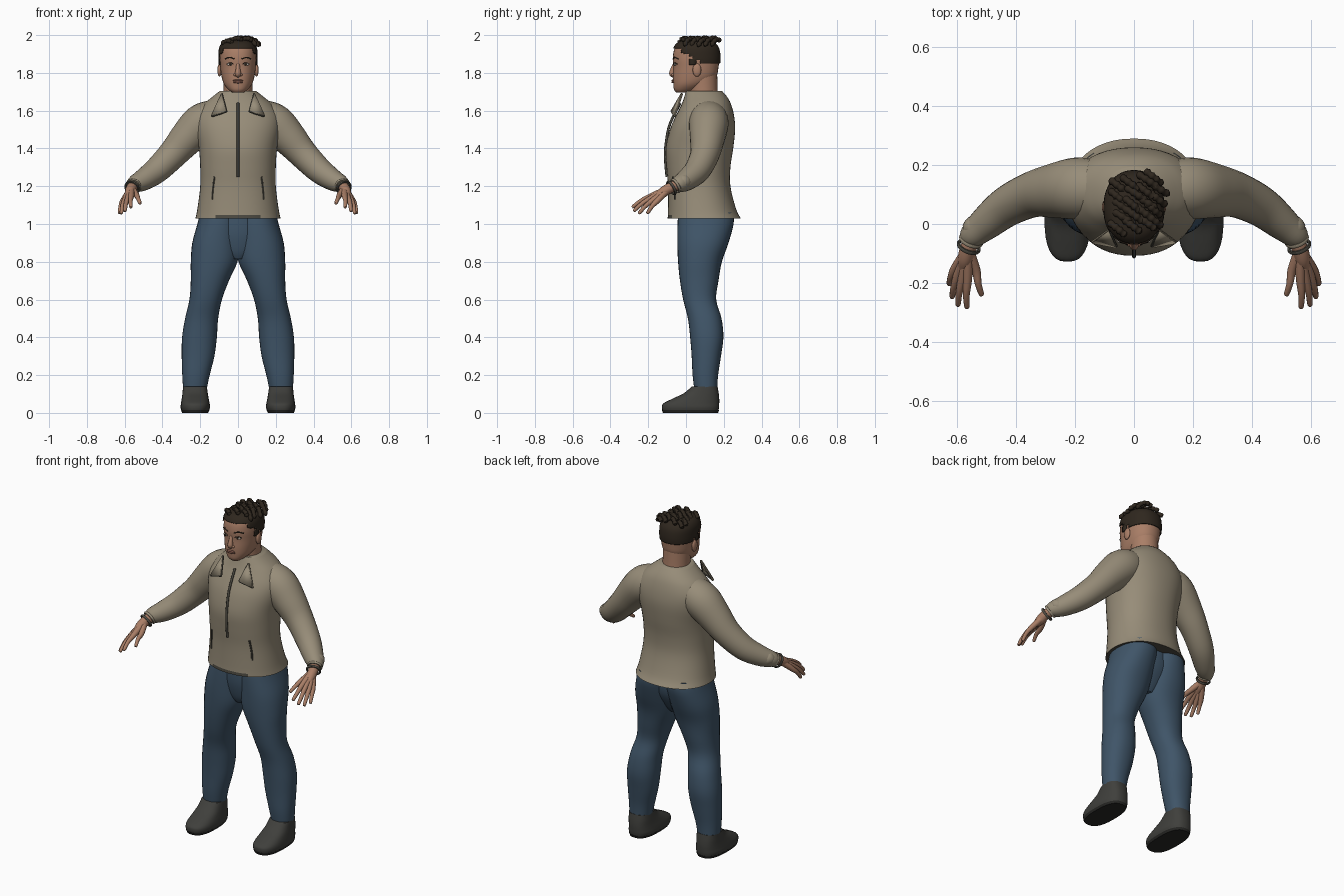
import bpy, bmesh, math, random
from mathutils import Vector
from mathutils.bvhtree import BVHTree

old = bpy.data.objects.get("Cube")
if old:
    bpy.data.objects.remove(old, do_unlink=True)
random.seed(4)
parts = []


def material(name, rgb):
    m = bpy.data.materials.new(name)
    m.use_nodes = True
    m.diffuse_color = (*rgb, 1)
    m.node_tree.nodes["Principled BSDF"].inputs["Base Color"].default_value = (*rgb, 1)
    return m


JACKET = material("khaki cloth", (.31, .265, .19))
TRIM = material("dark trim", (.075, .07, .055))
JEANS = material("blue denim", (.05, .09, .138))
SKIN = material("skin", (.40, .21, .135))
LIPS = material("lips", (.27, .12, .085))
HAIR = material("dark brown hair", (.028, .02, .013))
SHOE = material("charcoal shoe", (.05, .05, .045))
SOLE = material("black sole", (.02, .02, .018))
WHITE = material("eye white", (.55, .5, .45))


def finish(name, bm, *mats):
    bmesh.ops.recalc_face_normals(bm, faces=bm.faces)
    me = bpy.data.meshes.new(name)
    bm.to_mesh(me)
    bm.free()
    for m in mats:
        me.materials.append(m)
    ob = bpy.data.objects.new(name, me)
    bpy.context.collection.objects.link(ob)
    parts.append(ob)
    return ob


def smooth_rows(rows, steps):
    """Resample rows of numbers along a Catmull-Rom spline."""
    out = []
    for i in range(len(rows) - 1):
        a, b, c, d = (rows[max(0, min(len(rows) - 1, i + k))] for k in (-1, 0, 1, 2))
        for s in range(steps):
            t = s / steps
            out.append([q + .5 * t * (r - p + t * (2 * p - 5 * q + 4 * r - w
                        + t * (3 * (q - r) + w - p))) for p, q, r, w in zip(a, b, c, d)])
    return out + [list(rows[-1])]


def skin_rings(rings):
    bm = bmesh.new()
    vs = [[bm.verts.new(p) for p in ring] for ring in rings]
    n = len(vs[0])
    for lo, hi in zip(vs, vs[1:]):
        for i in range(n):
            bm.faces.new((lo[i], lo[(i + 1) % n], hi[(i + 1) % n], hi[i]))
    bm.faces.new(vs[0][::-1])
    bm.faces.new(vs[-1])
    return bm


def stack(rows, steps=4, n=32, power=2, side=1):
    """Level rings from rows of (z, x0, x1, y0, y1)."""
    rings = []
    for z, x0, x1, y0, y1 in smooth_rows(rows, steps):
        ring = []
        for i in range(n):
            a = math.tau * i / n
            c, s = math.cos(a), math.sin(a)
            c = math.copysign(abs(c) ** (2 / power), c)
            s = math.copysign(abs(s) ** (2 / power), s)
            ring.append((side * ((x0 + x1) / 2 + c * (x1 - x0) / 2), (y0 + y1) / 2 + s * (y1 - y0) / 2, z))
        rings.append(ring)
    return skin_rings(rings)


def centred(rows):
    return [(z, -w, w, y0, y1) for z, w, y0, y1 in rows]


def tube(path, steps=4, n=12, side=1, up=(0, 0, 1)):
    """Round tube along rows of (x, y, z, radius)."""
    rows = smooth_rows(path, steps)
    pts = [Vector((side * r[0], r[1], r[2])) for r in rows]
    rings = []
    for i, p in enumerate(pts):
        t = pts[min(i + 1, len(pts) - 1)] - pts[max(i - 1, 0)]
        u = t.cross(Vector(up)).normalized()
        v = t.cross(u).normalized()
        rings.append([p + rows[i][3] * (u * math.cos(math.tau * k / n) + v * math.sin(math.tau * k / n))
                      for k in range(n)])
    return skin_rings(rings)


def ball(name, at, size, mat):
    bm = bmesh.new()
    bmesh.ops.create_uvsphere(bm, u_segments=16, v_segments=10, radius=1)
    bmesh.ops.scale(bm, vec=size, verts=bm.verts)
    bmesh.ops.translate(bm, vec=at, verts=bm.verts)
    return finish(name, bm, mat)


def front_finder(ob):
    """Return a function giving the front surface y at x, z."""
    tree = BVHTree.FromPolygons([v.co for v in ob.data.vertices], [p.vertices[:] for p in ob.data.polygons])
    return lambda x, z: (tree.ray_cast(Vector((x, -1, z)), Vector((0, 1, 0)))[0] or Vector((0, 0, 0))).y


# Jacket body, with a dark lining at the front of the hem
bm = stack(centred([
    (1.03, .225, -.097, .29), (1.08, .215, -.095, .265), (1.2, .2, -.095, .235),
    (1.3, .2, -.103, .235), (1.4, .207, -.107, .25), (1.5, .225, -.085, .26),
    (1.57, .222, -.055, .255), (1.63, .185, -.025, .24), (1.67, .14, -.01, .22),
    (1.705, .095, .0, .19)]), power=2.2, n=48)
for f in bm.faces:
    c = f.calc_center_median()
    f.material_index = int(c.z < 1.045 and (abs(c.x) < .11 and c.y < 0 or len(f.verts) > 4))
jacket = finish("jacket_body", bm, JACKET, TRIM)
chest = front_finder(jacket)

# Zip running straight up to the collar
zip_rows = [(0, chest(0, z) - .003, z, .007) for z in (1.25, 1.35, 1.43)]
finish("zip", tube(zip_rows + [(0, -.085, 1.53, .007), (0, -.03, 1.64, .007)], n=8, up=(1, 0, 0)), TRIM)

# Neck and head
finish("neck", stack(centred([(1.62, .08, .01, .175), (1.7, .076, .015, .168), (1.8, .078, .0, .165)])), SKIN)
HEAD = [(1.695, .028, -.05, .01), (1.71, .05, -.063, .06), (1.74, .074, -.067, .115),
        (1.78, .087, -.069, .16), (1.83, .094, -.067, .172), (1.88, .097, -.07, .176),
        (1.93, .092, -.06, .166), (1.96, .068, -.03, .135), (1.972, .02, .03, .08)]
head = finish("head", stack(centred(HEAD), power=2.2), SKIN)
face = front_finder(head)

# Close-cropped hair, trimmed along the hairline
bm = stack(centred([(z + .006, w + .007, y0 - .005, y1 + .007) for z, w, y0, y1 in HEAD[3:]]), steps=8, n=48, power=2.2)
hairline = ((-.02, 1.932), (.025, 1.9), (.05, 1.845), (.075, 1.87), (1, 1.848))
cut = []
for f in bm.faces:
    c = f.calc_center_median()
    if c.z < next(z for y, z in hairline if c.y < y):
        cut.append(f)
bmesh.ops.delete(bm, geom=cut, context="FACES")
hair = finish("cropped_hair", bm, HAIR)
solid = hair.modifiers.new("thickness", "SOLIDIFY")
solid.thickness = .006

# Beaded locks swept over the crown towards one side
for row in range(5):
    for col in range(4):
        x, y = -.075 + .04 * col + random.uniform(-.01, .01), .15 - .036 * row + .01 * col
        z = 1.967 - .9 * max(0, abs(x) - .04) ** 1.3 + random.uniform(0, .006)
        reach = random.uniform(.05, .075)
        path = []
        for k in range(9):
            t = k / 8
            bead = .010 + .004 * (k % 2) - .006 * (k == 8)
            path.append((x + reach * t, y - .045 * t, z + .014 * math.sin(3 * t) - .03 * t * t * (col == 3), bead))
        finish(f"hair_lock_{row}_{col}", tube(path, steps=2, n=8), HAIR)

# Face
finish("nose", tube([(0, -.058, 1.855, .008), (0, -.07, 1.82, .012), (0, -.073, 1.795, .016),
                     (0, -.062, 1.783, .01)], up=(1, 0, 0)), SKIN)
for z, h in ((1.760, .005), (1.751, .006)):
    ball("lip", (0, face(0, z) - .001, z), (.027, .008, h), LIPS)

for side, tag in ((1, "left"), (-1, "right")):
    y = face(side * .04, 1.845)
    ball(f"{tag}_eye", (side * .042, y + .002, 1.845), (.016, .006, .007), WHITE)
    ball(f"{tag}_iris", (side * .042, y - .002, 1.845), (.007, .004, .007), HAIR)
    finish(f"{tag}_eyelid", tube([(x, face(side * x, 1.852) - .001, z, .0025) for x, z in
                                  ((.024, 1.847), (.042, 1.854), (.06, 1.846))], n=6, side=side), HAIR)
    finish(f"{tag}_eyebrow", tube([(x, face(side * x, z), z, .004) for x, z in
                                   ((.02, 1.874), (.045, 1.882), (.068, 1.874))], n=6, side=side), HAIR)
    ball(f"{tag}_nostril", (side * .014, -.066, 1.79), (.01, .011, .008), SKIN)
    ball(f"{tag}_ear", (side * .098, .058, 1.815), (.011, .023, .035), SKIN)

    # Collar flap with dark edging
    corners = [Vector((side * x, y, z)) for x, y, z in
               ((.085, -.02, 1.69), (.14, -.06, 1.57), (.06, -.075, 1.595))]
    bm = bmesh.new()
    bm.faces.new([bm.verts.new(c) for c in corners])
    flap = finish(f"{tag}_collar_flap", bm, JACKET)
    flap.modifiers.new("thickness", "SOLIDIFY").thickness = .008
    for i in range(3):
        a, b = corners[i], corners[(i + 1) % 3]
        finish(f"{tag}_collar_edge", tube([(*a, .005), (*b, .005)], steps=1, n=6, up=(.3, 1, 0)),
               TRIM if i else JACKET)

    # Pocket
    finish(f"{tag}_pocket", tube([(x, chest(side * x, z) - .001, z, .005) for x, z in
                                  ((.137, 1.13), (.134, 1.18), (.125, 1.25))], n=6, side=side, up=(1, 0, 0)), TRIM)

    # Sleeve, cuff flap and wrist bands
    finish(f"{tag}_sleeve", tube([
        (.09, .12, 1.565, .085), (.14, .12, 1.555, .1), (.2, .12, 1.525, .105), (.27, .113, 1.455, .093),
        (.345, .1, 1.37, .078), (.43, .06, 1.285, .069), (.5, .005, 1.235, .058),
        (.545, -.035, 1.212, .046), (.56, -.052, 1.2, .036)], n=24, side=side), JACKET)
    finish(f"{tag}_cuff_flap", tube([(.525, -.01, 1.225, .045), (.555, -.015, 1.222, .038),
                                     (.575, -.02, 1.218, .02)], side=side), JACKET)
    for k in (0, 1):
        axis = Vector((side * .3, -.75, -.45))
        bm = bmesh.new()
        u = axis.cross(Vector((0, 0, 1))).normalized()
        v = axis.cross(u).normalized()
        centre = Vector((side * (.553 + .008 * k), -.055 - .022 * k, 1.203 - .012 * k))
        rings = []
        for i in range(25):
            a = math.tau * i / 24
            out = u * math.cos(a) + v * math.sin(a)
            rings.append([centre + out * (.037 + .006 * math.cos(b)) + axis * .008 * math.sin(b)
                          for b in (math.tau * j / 6 for j in range(6))])
        bm.free()
        finish(f"{tag}_wrist_band", skin_rings(rings), (JACKET, TRIM)[k])

    # Hand: each finger runs from the wrist over its knuckle
    finish(f"{tag}_wrist", tube([(.54, -.03, 1.212, .03), (.562, -.08, 1.193, .028),
                                 (.572, -.12, 1.17, .027), (.58, -.15, 1.15, .018)], side=side), SKIN)
    for name, knuckle, tip in (("index", (.565, -.185, 1.148), (.567, -.285, 1.088)),
                               ("middle", (.582, -.182, 1.139), (.598, -.277, 1.068)),
                               ("ring", (.597, -.17, 1.13), (.618, -.25, 1.055)),
                               ("little", (.607, -.15, 1.125), (.628, -.205, 1.055)),
                               ("thumb", (.537, -.155, 1.152), (.517, -.242, 1.108))):
        k, t = Vector(knuckle), Vector(tip)
        mid = k.lerp(t, .55) + Vector((.003, 0, .007))
        finish(f"{tag}_{name}_finger", tube([(.564, -.09, 1.188, .02), (*k, .0155), (*mid, .0115),
                                             (*t.lerp(mid, .1), .009), (*t, .003)], n=10, side=side), SKIN)

    # Trouser leg
    finish(f"{tag}_trouser_leg", stack([
        (.12, .167, .29, .045, .165), (.2, .15, .295, .035, .17), (.3, .125, .298, .03, .185),
        (.4, .112, .296, .022, .198), (.5, .105, .28, .01, .188), (.6, .085, .257, -.015, .16),
        (.7, .048, .25, -.032, .172), (.8, .003, .25, -.042, .19), (.9, -.01, .242, -.046, .225),
        (1.0, -.015, .215, -.045, .252), (1.06, -.015, .2, -.04, .25)], power=2.2, side=side), JEANS)

    # Shoe and sole
    finish(f"{tag}_shoe", stack([
        (.012, .153, .3, -.125, .172), (.03, .148, .304, -.128, .175), (.05, .15, .302, -.12, .176),
        (.075, .155, .298, -.072, .176), (.105, .16, .294, -.01, .173), (.14, .165, .291, .03, .167)],
        power=2.6, side=side), SHOE)
    finish(f"{tag}_sole", stack([(0, .158, .296, -.122, .17), (.014, .152, .301, -.128, .175)],
                                steps=1, power=2.6, side=side), SOLE)

# Seat of the trousers
finish("trouser_seat", stack(centred([(.815, .05, .0, .14), (.86, .13, -.02, .17), (.95, .17, -.038, .215),
                                      (1.06, .17, -.038, .225)])), JEANS)

# Smooth shading with crisp edges
bpy.ops.object.select_all(action="DESELECT")
for ob in parts:
    ob.select_set(True)
bpy.context.view_layer.objects.active = jacket
bpy.ops.object.shade_smooth_by_angle(angle=math.radians(50))
